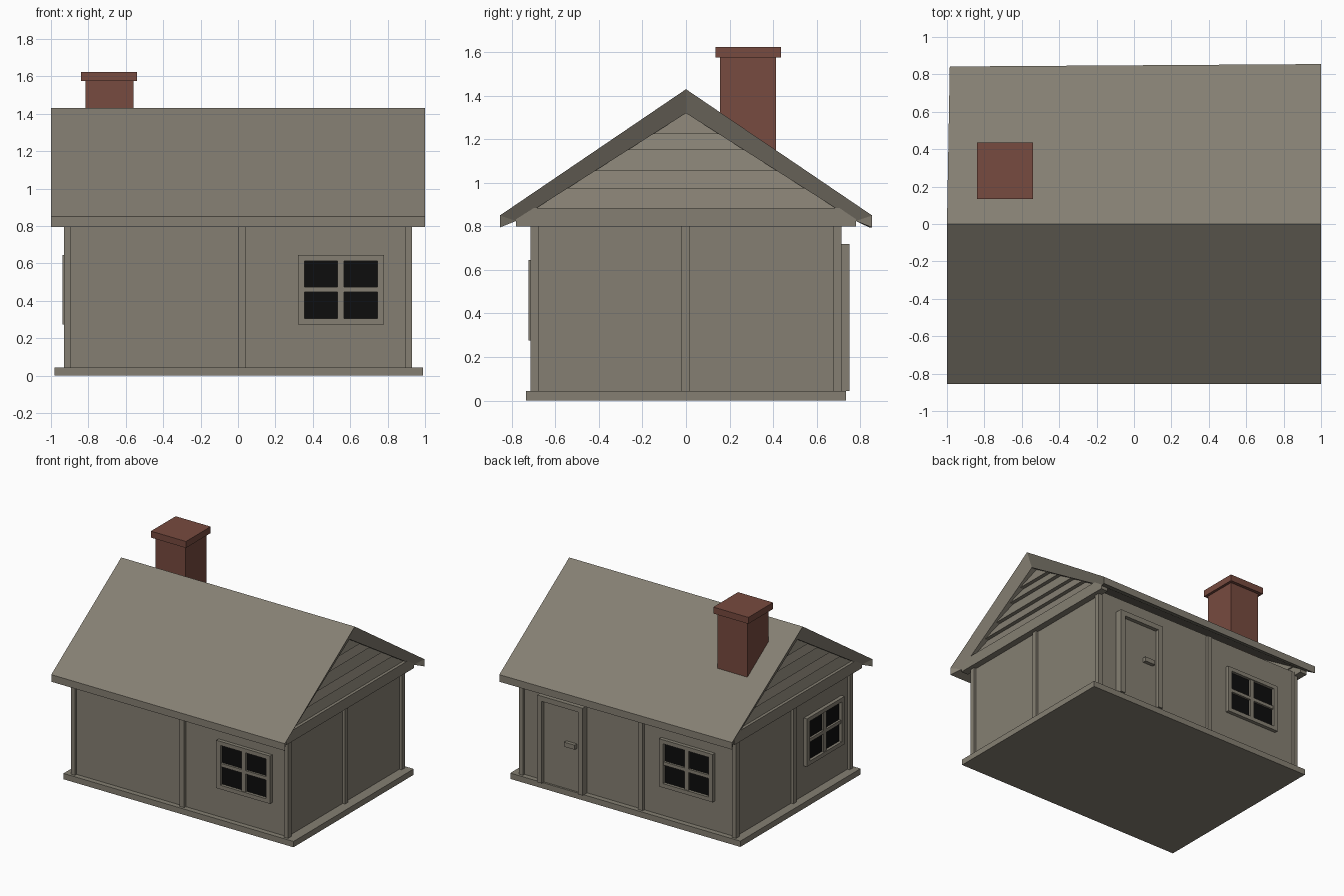
import bpy, bmesh, math
from mathutils import Matrix, Vector

if "Cube" in bpy.data.objects:
    bpy.data.objects.remove(bpy.data.objects["Cube"])


def material(name, rgb):
    m = bpy.data.materials.new(name)
    m.diffuse_color = (*rgb, 1)
    m.use_nodes = True
    m.node_tree.nodes["Principled BSDF"].inputs["Base Color"].default_value = m.diffuse_color
    return m


STONE = material("taupe", (0.235, 0.213, 0.170))
BRICK = material("brick_red", (0.185, 0.069, 0.050))
GLASS = material("black_glass", (0.004, 0.004, 0.004))


def mesh(name, verts, faces, mat):
    bm = bmesh.new()
    vs = [bm.verts.new(v) for v in verts]
    for f in faces:
        bm.faces.new([vs[i] for i in f])
    bmesh.ops.recalc_face_normals(bm, faces=bm.faces)
    me = bpy.data.meshes.new(name)
    bm.to_mesh(me)
    bm.free()
    me.materials.append(mat)
    ob = bpy.data.objects.new(name, me)
    bpy.context.collection.objects.link(ob)
    return ob


def box(name, x, y, z, mat=STONE, matrix=Matrix()):
    verts = [matrix @ Vector((a, b, c)) for a in x for b in y for c in z]
    faces = [(0, 1, 3, 2), (4, 6, 7, 5), (0, 4, 5, 1),
             (2, 3, 7, 6), (0, 2, 6, 4), (1, 5, 7, 3)]
    return mesh(name, verts, faces, mat)


WX, WY = 0.91, 0.695          # wall planes

# base slab and walls
box("base_slab", (-0.98, 0.99), (-0.735, 0.735), (0, 0.045))
box("walls", (-WX, WX), (-WY, WY), (0.04, 0.84))

# corner posts and middle posts
for sx in (-1, 1):
    for sy in (-1, 1):
        box("corner_post", sorted((sx * 0.895, sx * 0.93)),
            sorted((sy * 0.675, sy * 0.715)), (0.04, 0.83))
    box("side_post", sorted((sx * 0.90, sx * 0.93)), (-0.02, 0.015), (0.04, 0.83))
box("front_post", (0.0, 0.04), (-0.715, -0.69), (0.04, 0.83))
box("back_post", (-0.13, -0.09), (0.69, 0.715), (0.04, 0.83))


# four-pane windows, built facing -y and then turned
def window(name, place):
    w, h, d = 0.23, 0.185, -0.028
    box(name + "_glass", (-w + 0.01, w - 0.01), (-0.006, 0.0), (-h + 0.01, h - 0.01), GLASS, place)
    for s in (-1, 1):
        box(name + "_stile", sorted((s * w, s * (w - 0.035))), (d, 0.002), (-h, h), STONE, place)
        box(name + "_rail", (-w + 0.035, w - 0.035), (d, 0.002),
            sorted((s * h, s * (h - 0.031))), STONE, place)
    box(name + "_mullion", (-0.017, 0.017), (d + 0.006, 0.002), (-h + 0.031, h - 0.031), STONE, place)
    for x in ((-w + 0.035, -0.017), (0.017, w - 0.035)):
        box(name + "_crossbar", x, (d + 0.006, 0.002), (-0.013, 0.013), STONE, place)


def placed(x, y, angle):
    return Matrix.Translation((x, y, 0.46)) @ Matrix.Rotation(math.radians(angle), 4, 'Z')


window("front_window", placed(0.55, -WY, 0))
window("back_window", placed(-0.505, WY, 180))
window("left_window", placed(-WX, -0.37, -90))

# door on the back wall
box("door_panel", (0.40, 0.71), (0.69, 0.72), (0.045, 0.68))
for x in ((0.36, 0.40), (0.71, 0.75)):
    box("door_jamb", x, (0.69, 0.75), (0.045, 0.72))
box("door_lintel", (0.40, 0.71), (0.69, 0.75), (0.68, 0.72))
box("door_handle", (0.43, 0.52), (0.715, 0.748), (0.38, 0.415))

# roof shell with gable ends bevelled inwards
section = [(-0.855, 0.795), (-0.855, 0.85), (0, 1.43), (0.855, 0.85), (0.855, 0.795),
           (0.78, 0.825), (0, 1.32), (-0.78, 0.825)]
verts = []
for s in (-1, 1):
    for i, (y, z) in enumerate(section):
        x = s * (1.0 if i < 5 else 0.955)
        if s < 0 and i in (3, 4):      # slightly skewed back corner
            x, y = -0.985, 0.842
        verts.append((x, y, z))
faces = [(i, (i + 1) % 8, (i + 1) % 8 + 8, i + 8) for i in range(8)]
for o in (0, 8):
    faces += [tuple(k + o for k in f) for f in ((1, 2, 6, 7), (2, 3, 5, 6), (0, 1, 7), (3, 4, 5))]
mesh("roof", verts, faces, STONE)

# gable ends: tie beam and overlapping planks
levels = [0.875, 0.975, 1.055, 1.15, 1.225, 1.325]


def half(z):
    return max((1.33 - z) / 0.635, 0.004)


for s in (-1, 1):
    box("gable_beam", sorted((s * 0.90, s * 0.96)), (-0.78, 0.78), (0.80, 0.885))
    for z0, z1 in zip(levels, levels[1:]):
        a, b = half(z0), half(z1)
        pts = []
        for x0, x1 in ((0.89, 0.89), (0.94, 0.91)):
            pts += [(s * x0, -a, z0), (s * x0, a, z0), (s * x1, b, z1), (s * x1, -b, z1)]
        mesh("gable_plank", pts, [(0, 1, 2, 3), (4, 5, 6, 7), (0, 1, 5, 4),
                                  (1, 2, 6, 5), (2, 3, 7, 6), (3, 0, 4, 7)], STONE)

# chimney
box("chimney_stack", (-0.815, -0.56), (0.157, 0.413), (1.08, 1.58), BRICK)
box("chimney_cap", (-0.84, -0.54), (0.135, 0.437), (1.575, 1.625), BRICK)
